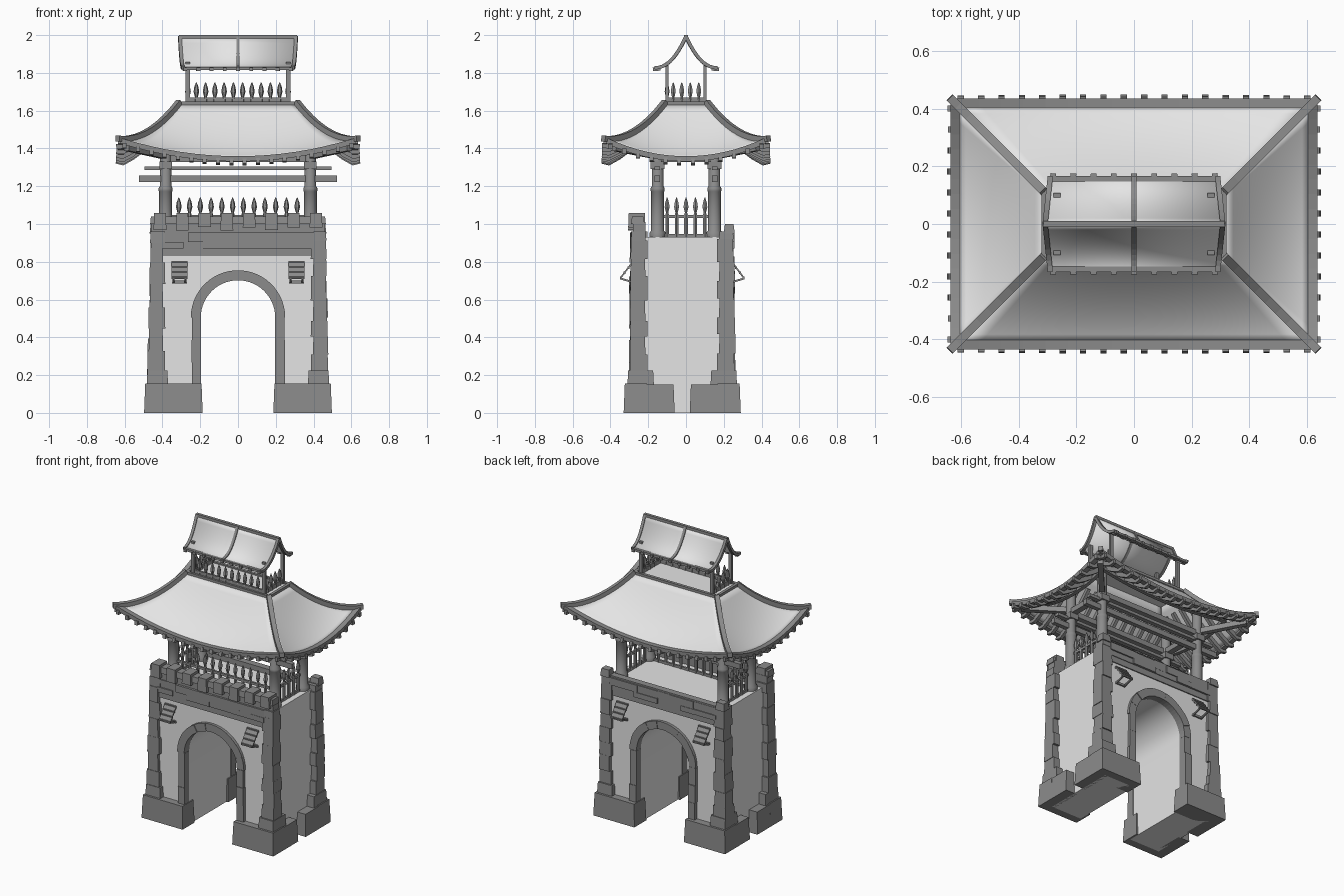
import bpy, bmesh, math, random
from mathutils import Vector, Matrix

random.seed(4)
if "Cube" in bpy.data.objects:
    bpy.data.objects.remove(bpy.data.objects["Cube"], do_unlink=True)

def material(name, v):
    m = bpy.data.materials.new(name)
    m.use_nodes = True
    m.diffuse_color = (v, v, v, 1)
    m.node_tree.nodes["Principled BSDF"].inputs["Base Color"].default_value = (v, v, v, 1)
    return m

LIGHT = material("pale plaster", 0.78)
DARK = material("dark stone and timber", 0.26)
GATE_Y = -0.02          # the gate sits slightly forward of the roof
SPRING = 0.505          # height where the arch begins
SIGNS = (-1, 1)
vary = random.uniform

def finish(bm, name, mat, y=0.0, smooth=False, thick=0.0):
    bmesh.ops.recalc_face_normals(bm, faces=bm.faces)
    me = bpy.data.meshes.new(name)
    bm.to_mesh(me)
    bm.free()
    me.materials.append(mat)
    ob = bpy.data.objects.new(name, me)
    ob.location.y = y
    bpy.context.collection.objects.link(ob)
    if thick:
        mod = ob.modifiers.new("thickness", 'SOLIDIFY')
        mod.thickness, mod.offset = thick, 0
    if smooth:
        bpy.ops.object.select_all(action='DESELECT')
        ob.select_set(True)
        bpy.context.view_layer.objects.active = ob
        bpy.ops.object.shade_smooth_by_angle(angle=math.radians(40))

def box(bm, xs, ys, zs, taper=0.0):
    lo, hi = Vector(map(min, (xs, ys, zs))), Vector(map(max, (xs, ys, zs)))
    mid = (lo + hi) / 2
    place = Matrix.Translation(mid) @ Matrix.Diagonal((*(hi - lo), 1))
    for v in bmesh.ops.create_cube(bm, size=1, matrix=place)["verts"]:
        if v.co.z > mid.z:
            v.co.x -= math.copysign(taper, v.co.x - mid.x)
            v.co.y -= math.copysign(taper, v.co.y - mid.y)

def loft(bm, loops):
    """Closed solid through matching loops of points."""
    rings = [[bm.verts.new(p) for p in loop] for loop in loops]
    for a, b in zip(rings, rings[1:]):
        for k in range(len(a)):
            bm.faces.new((a[k - 1], a[k], b[k], b[k - 1]))
    bm.faces.new(rings[0][::-1])
    bm.faces.new(rings[-1])

def sweep(bm, pts, w, h):
    """Rectangular bar along a path."""
    pts, loops = [Vector(p) for p in pts], []
    for i, p in enumerate(pts):
        d = (pts[min(i + 1, len(pts) - 1)] - pts[max(i - 1, 0)]).normalized()
        side = d.cross(Vector((0, 0, 1))).normalized()
        s, u = side * w / 2, side.cross(d) * h / 2
        loops.append((p - s - u, p + s - u, p + s + u, p - s + u))
    loft(bm, loops)

def lathe(bm, x, y, z, profile, n):
    loft(bm, [[(x + r * math.cos(math.tau * k / n), y + r * math.sin(math.tau * k / n), z + h)
               for k in range(n)] for r, h in profile])

def prism(bm, outline, y0, y1):
    loft(bm, [[(x, y, z) for x, z in outline] for y in (y0, y1)])

def arc(r, a0, a1, n):
    angles = [a0 + (a1 - a0) * i / n for i in range(n + 1)]
    return [(r * math.cos(a), SPRING + r * math.sin(a)) for a in angles]

# Plaster gate body with arched passage
bm = bmesh.new()
prism(bm, [(0.43, 0), (0.43, 0.93), (-0.43, 0.93), (-0.43, 0), (-0.2, 0)]
      + arc(0.2, math.pi, 0, 24) + [(0.2, 0)], -0.255, 0.255)
finish(bm, "gate_wall", LIGHT, GATE_Y, smooth=True)

# Arch surrounds, foundation blocks and corner quoins
arch, base, quoins = bmesh.new(), bmesh.new(), bmesh.new()
for sy in SIGNS:
    for i in range(9):
        a, b = math.pi * i / 9, math.pi * (i + 1) / 9
        prism(arch, arc(0.197, a, b, 3) + arc(0.25, b, a, 3), sy * 0.225, sy * vary(0.272, 0.282))
    for sx in SIGNS:
        for k in range(3):
            box(arch, (sx * 0.197, sx * vary(0.243, 0.25)), (sy * 0.225, sy * vary(0.272, 0.282)),
                (0.15 + 0.118 * k, 0.268 + 0.118 * k))
        box(base, (sx * 0.187, sx * 0.497), (sy * 0.18, sy * 0.31), (0, 0.155), 0.006)
        box(base, (sx * 0.41, sx * 0.497), (sy * 0.04, sy * 0.31), (0, 0.15), 0.006)
        box(base, (sx * 0.37, sx * 0.483), (sy * 0.15, sy * 0.29), (0.15, 0.225), 0.004)
        z, inset = 0.2, 0
        while z < 0.95:
            top = z + vary(0.08, 0.13)
            top = 0.96 if top > 0.92 else top
            lean = 0.018 * (1 - z)
            box(quoins, (sx * (0.385 + inset), sx * (0.463 + lean + vary(-0.004, 0.004))),
                (sy * (0.183 + inset), sy * (0.272 + lean / 2 + vary(-0.003, 0.005))), (z, top), 0.002)
            z, inset = top, 0.012 - inset
finish(arch, "arch_stones", DARK, GATE_Y)
finish(base, "foundation_blocks", DARK, GATE_Y)
finish(quoins, "corner_quoins", DARK, GATE_Y)

# Stone courses above the arch and propped window shutters
frieze, shutters = bmesh.new(), bmesh.new()
for sy in SIGNS:
    box(frieze, (-0.4, 0.4), (sy * 0.22, sy * 0.262), (0.83, 0.875))
    for z0, z1 in ((0.87, 0.905), (0.905, 0.955)):
        x = -0.4
        while x < 0.4:
            end = x + vary(0.09, 0.18)
            end = 0.4 if end > 0.34 else end
            box(frieze, (x, end), (sy * 0.22, sy * vary(0.266, 0.277)), (z0, z1))
            x = end
    for x in (-0.31, 0.31):
        hinge, lip = Vector((x, sy * 0.262, 0.8)), Vector((x, sy * 0.328, 0.712))
        sweep(shutters, (hinge, lip), 0.085, 0.008)
        for t in (0.04, 0.35, 0.65, 0.96):
            p, half = hinge.lerp(lip, t), Vector((0.043, 0, 0))
            sweep(shutters, (p - half, p + half), 0.01, 0.014)
        for dx in (-0.032, 0.032):
            sweep(shutters, (lip + Vector((dx, 0, 0)), (x + dx, sy * 0.25, 0.688)), 0.01, 0.01)
        box(shutters, (x - 0.035, x + 0.035), (sy * 0.25, sy * 0.265), (0.685, 0.7))
finish(frieze, "frieze_blocks", DARK, GATE_Y)
finish(shutters, "window_shutters", DARK, GATE_Y)

# Front parapet with overhanging cap and tabs, lower back parapet
bm = bmesh.new()
box(bm, (-0.46, 0.46), (-0.26, -0.195), (0.92, 1.01))
box(bm, (-0.465, 0.465), (-0.27, -0.2), (1.0, 1.04), 0.004)
for i in range(8):
    x = -0.413 + 0.118 * i
    box(bm, (x - 0.034, x + 0.034), (-0.286, -0.195), (vary(0.965, 0.985), 1.057), 0.003)
box(bm, (-0.46, 0.46), (0.22, 0.265), (0.92, 0.965))
for sx in SIGNS:
    box(bm, (sx * 0.4, sx * 0.468), (0.22, 0.278), (0.95, 1.0), 0.006)
finish(bm, "parapets", DARK, GATE_Y)

# Pavilion columns, long tie beams and roof plates
cols, beams = bmesh.new(), bmesh.new()
for s in SIGNS:
    for sx in SIGNS:
        lathe(cols, sx * 0.383, s * 0.15, 0.93, [(0.042, 0), (0.042, 0.025), (0.034, 0.035), (0.034, 0.24),
              (0.037, 0.245), (0.037, 0.26), (0.031, 0.27), (0.031, 0.57)], 12)
        box(beams, (sx * 0.35, sx * 0.416), (s * 0.115, s * 0.187), (1.29, 1.33))
        sweep(beams, ((sx * 0.383, s * 0.15, 1.36), (sx * 0.59, s * 0.38, 1.405)), 0.035, 0.035)
    for x, z, h in ((0.525, 1.24, 0.035), (0.495, 1.295, 0.02), (0.4, 1.345, 0.035)):
        sweep(beams, ((-x, s * 0.153, z), (x, s * 0.153, z)), 0.03, h)
    sweep(beams, ((s * 0.383, -0.15, 1.345), (s * 0.383, 0.15, 1.345)), 0.04, 0.035)
finish(cols, "pavilion_columns", DARK, smooth=True)
finish(beams, "pavilion_beams", DARK)

# Picket railings on the front and both ends
def railing(name, z, h, xe, ye, nx, dx, ny, dy, rail):
    bm = bmesh.new()
    shape = [(0.011, 0), (0.011, h - 0.09), (0.007, h - 0.08), (0.015, h - 0.05), (0.011, h - 0.025), (0.002, h)]
    spots = [((i - (nx - 1) / 2) * dx, -ye) for i in range(nx)]
    spots += [(s * xe, (i - (ny - 1) / 2) * dy) for s in SIGNS for i in range(ny)]
    for x, y in spots:
        lathe(bm, x, y, z, shape, 6)
    for zr in (z + 0.008, z + rail):
        sweep(bm, ((-xe, -ye, zr), (xe, -ye, zr)), 0.014, 0.016)
        for s in SIGNS:
            sweep(bm, ((s * xe, -ye, zr), (s * xe, ye, zr)), 0.014, 0.016)
    finish(bm, name, DARK)

railing("lower_railing", 0.93, 0.21, 0.383, 0.15, 12, 0.057, 5, 0.05, 0.11)
railing("upper_railing", 1.64, 0.11, 0.265, 0.1, 10, 0.049, 4, 0.045, 0.022)

# Main hipped roof: long slopes face y, short slopes face x
def roof(half, sign, p, t, lift=0.0):
    run, tt = 0.42 - half + 0.3 * t, min(t, 1)
    u = min(abs(p) / (half + 0.3 * t), 1)
    z = 1.635 - 0.195 * (1 - (1 - tt) ** 2) - 0.095 * (1 - u * u) * tt ** 1.5 + lift
    return Vector((p, sign * run, z)) if half > 0.2 else Vector((sign * run, p, z))

def add_grid(bm, points):
    rows = [[bm.verts.new(p) for p in row] for row in points]
    for a, b in zip(rows, rows[1:]):
        for j in range(len(a) - 1):
            bm.faces.new((a[j], a[j + 1], b[j + 1], b[j]))

sheet, rafters, trim = bmesh.new(), bmesh.new(), bmesh.new()
for half, count in ((0.31, 18), (0.11, 12)):
    for s in SIGNS:
        add_grid(sheet, [[roof(half, s, (half + 0.03 * i) * j / 8, i / 10) for j in range(-8, 9)] for i in range(11)])
        for i in range(count):
            p = (half + 0.29) * (2 * i / (count - 1) - 1)
            t0 = max(0.12, (abs(p) - half) / 0.3)
            sweep(rafters, [roof(half, s, p, t0 + (1 - t0) * k / 5, -0.022) for k in range(6)]
                  + [roof(half, s, p, 1.115, -0.012)], 0.022, 0.028)
        # Eave border, purlin and deck rim
        for t, lift, w in ((1.03, 0, 0.033), (0.6, -0.045, 0.025), (0, 0.004, 0.02)):
            sweep(trim, [roof(half, s, (half + 0.3 * t) * k / 8, t, lift) for k in range(-8, 9)], w, w * 0.85)
for sx in SIGNS:
    for sy in SIGNS:
        sweep(trim, [roof(0.31, sy, sx * (0.31 + 0.3 * k / 8), k / 8, 0.01) for k in range(9)]
              + [(sx * 0.638, sy * 0.438, 1.453)], 0.03, 0.03)
finish(sheet, "main_roof_slopes", LIGHT, smooth=True, thick=0.01)
finish(rafters, "main_roof_rafters", DARK)
finish(trim, "main_roof_trim", DARK)
bm = bmesh.new()
box(bm, (-0.31, 0.31), (-0.11, 0.11), (1.625, 1.638))
finish(bm, "upper_deck", LIGHT)

# Small curved gable roof on four posts; side runs -1 to 1 and flares at the ridge
def gable(side, s, sign, lift=0.0):
    drop = max(1 - s, 0)
    return Vector((side * (0.29 + 0.018 * drop), sign * 0.165 * s, 1.825 + 0.165 * drop ** 2.2 + lift))

sheet, trim, posts = bmesh.new(), bmesh.new(), bmesh.new()
for s in SIGNS:
    add_grid(sheet, [[gable(x, i / 10, s) for x in SIGNS] for i in range(11)])
    for x in (-1, 0, 1):
        sweep(trim, [gable(x, k / 8, s, 0.002) for k in range(9)], 0.018, 0.018)
        box(posts, (x * 0.267 - 0.012, x * 0.267 + 0.012), (s * 0.092, s * 0.108), (1.63, 1.858)) if x else None
    sweep(trim, (gable(-1, 0.95, s, -0.003), gable(1, 0.95, s, -0.003)), 0.02, 0.016)
    for i in range(-4, 5):
        sweep(trim, (gable(i / 4.15, 0.82, s, -0.008), gable(i / 4.15, 1.06, s, -0.006)), 0.02, 0.018)
sweep(trim, ((-0.313, 0, 1.991), (0.313, 0, 1.991)), 0.02, 0.018)
finish(sheet, "top_roof_slopes", LIGHT, smooth=True, thick=0.008)
finish(trim, "top_roof_trim", DARK)
finish(posts, "top_roof_posts", DARK)
